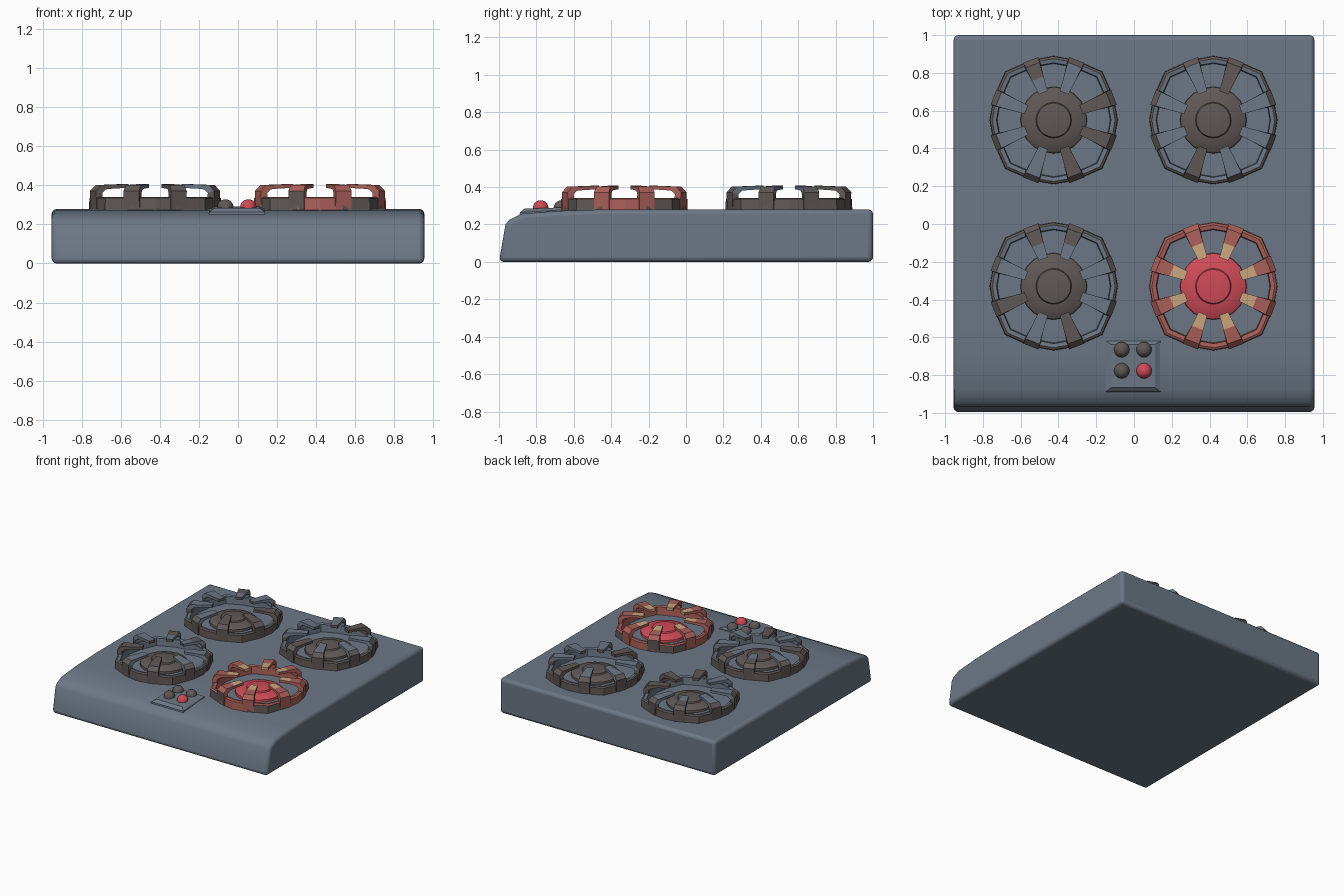
import bpy, bmesh, math

if "Cube" in bpy.data.objects:
    bpy.data.objects.remove(bpy.data.objects["Cube"])

def mat(name, r, g, b):
    m = bpy.data.materials.new(name)
    m.diffuse_color = (r, g, b, 1)
    m.use_nodes = True
    m.node_tree.nodes["Principled BSDF"].inputs["Base Color"].default_value = m.diffuse_color
    return m

SLATE = mat("slate", 0.150, 0.185, 0.235)
BROWN = mat("burnt brown", 0.115, 0.098, 0.092)
DULL = mat("dull red", 0.40, 0.115, 0.10)
RED = mat("hot red", 0.62, 0.07, 0.095)
TAN = mat("hot tan", 0.60, 0.38, 0.21)
MATS = [SLATE, BROWN, DULL, RED, TAN]
S, B, D, R, T = range(5)

def finish(name, bm, mats=MATS, smooth=None, bevel=0, segs=2):
    bmesh.ops.recalc_face_normals(bm, faces=bm.faces)
    me = bpy.data.meshes.new(name)
    bm.to_mesh(me)
    bm.free()
    for m in mats:
        me.materials.append(m)
    ob = bpy.data.objects.new(name, me)
    bpy.context.collection.objects.link(ob)
    if bevel:
        mod = ob.modifiers.new("bevel", 'BEVEL')
        mod.width, mod.segments, mod.limit_method = bevel, segs, 'ANGLE'
        mod.angle_limit = math.radians(40)
    if smooth:
        bpy.ops.object.select_all(action='DESELECT')
        bpy.context.view_layer.objects.active = ob
        ob.select_set(True)
        bpy.ops.object.shade_smooth_by_angle(angle=math.radians(smooth))
    return ob

# Body: side profile extruded across the width
def body():
    prof = [(-1, 0), (-0.965, 0.20), (-0.945, 0.225), (-0.88, 0.257), (-0.70, 0.272),
            (-0.45, 0.28), (1, 0.28), (1, 0)]
    bm = bmesh.new()
    a = [bm.verts.new((-0.955, y, z)) for y, z in prof]
    b = [bm.verts.new((0.955, y, z)) for y, z in prof]
    bm.faces.new(a)
    bm.faces.new(b)
    for i in range(len(prof)):
        j = (i + 1) % len(prof)
        bm.faces.new((a[i], a[j], b[j], b[i]))
    finish("cooktop_body", bm, [SLATE], 40, 0.025, 3)

def lathe(bm, cx, cy, radii, prof, close=False):
    """Spin (radius scale, z) points; radii gives (angle, factor) round the ring."""
    rows = [[bm.verts.new((cx + r * f * math.cos(a), cy + r * f * math.sin(a), z))
             for a, f in radii] for r, z in prof]
    n, faces = len(radii), []
    for k in range(len(prof) - 1):
        for i in range(n):
            j = (i + 1) % n
            faces.append((k, i, bm.faces.new((rows[k][i], rows[k][j], rows[k+1][j], rows[k+1][i]))))
    if close:
        faces.append((len(prof), 0, bm.faces.new(rows[-1])))
    return faces

# Burner ring: thin wall with slightly squared outline
def ring(name, cx, cy, hot):
    shape = [(math.radians(q * 90 + a), f) for q in range(4)
             for a, f in ((0, 1), (20, 1), (45, 1.07), (70, 1))]
    bm = bmesh.new()
    prof = [(0.34, 0.265), (0.337, 0.335), (0.325, 0.342), (0.303, 0.338), (0.298, 0.265)]
    for k, i, f in lathe(bm, cx, cy, shape, prof):
        if hot:
            f.material_index = B if k == 0 and i % 4 in (1, 2) else D
        else:
            f.material_index = B if k < 2 else S
    finish(name, bm)

# Central burner plate with raised cap
def plate(name, cx, cy, hot):
    circle = [(math.tau * i / 20, 1) for i in range(20)]
    bm = bmesh.new()
    prof = [(0.178, 0.265), (0.175, 0.298), (0.165, 0.306), (0.095, 0.318),
            (0.09, 0.328), (0.05, 0.334)]
    lathe(bm, cx, cy, circle, prof, True)
    finish(name, bm, [RED if hot else BROWN], 30)

# Pan supports: leg up from the ring, bent inward to a narrow tip
SECTIONS = [((.337, .27), (.300, .27), .043), ((.341, .372), (.306, .362), .043),
            ((.312, .402), (.285, .380), .040), ((.235, .405), (.235, .385), .033),
            ((.155, .408), (.155, .387), .025)]

def supports(name, cx, cy, hot, brown):
    bm = bmesh.new()
    for k in range(8):
        a = math.radians(90 * (k // 2) + (21, 69)[k % 2])
        c, s = math.cos(a), math.sin(a)
        rows = []
        for (r1, z1), (r2, z2), w in SECTIONS:
            rows.append([bm.verts.new((cx + r * c - t * s, cy + r * s + t * c, z))
                         for r, z, t in ((r1, z1, w), (r1, z1, -w), (r2, z2, -w), (r2, z2, w))])
        for i in range(4):
            for e in range(4):
                f = bm.faces.new((rows[i][e], rows[i][(e+1) % 4], rows[i+1][(e+1) % 4], rows[i+1][e]))
                if hot:
                    col = T if i == 3 and e == 0 else D
                    if i == 0 and e == 0 and k % 3 == 2:
                        col = B
                elif e == 0:
                    col = B if i < 2 or brown[k] == 'b' or (brown[k] == 'h' and i == 2) else S
                else:
                    col = B if i == 0 and e != 2 else (B if brown[k] == 'b' else S)
                f.material_index = col
        bm.faces.new(rows[0])
        tip = bm.faces.new(rows[-1])
        tip.material_index = T if hot else B
    finish(name, bm)

# Button panel: tapered plate sunk into the sloping front
def panel():
    bm = bmesh.new()
    def rect(x, y0, y1, z0, z1):
        return [bm.verts.new(p) for p in ((-x - .005, y0, z0), (x - .005, y0, z0),
                                          (x - .005, y1, z1), (-x - .005, y1, z1))]
    rows = [rect(.146, -.892, -.618, .235, .265), rect(.143, -.888, -.62, .264, .280),
            rect(.115, -.865, -.638, .284, .292)]
    for a, b in zip(rows, rows[1:]):
        for i in range(4):
            j = (i + 1) % 4
            bm.faces.new((a[i], a[j], b[j], b[i]))
    bm.faces.new(rows[-1])
    bm.faces.new(rows[0])
    finish("button_panel", bm, [SLATE])

# Domed buttons
def button(name, x, y, m):
    bm = bmesh.new()
    circle = [(math.tau * i / 16, 1) for i in range(16)]
    prof = [(.041, .275), (.041, .296), (.036, .310), (.025, .322), (.010, .328)]
    lathe(bm, x, y, circle, prof, True)
    finish(name, bm, [m], 50)

body()
burners = [("rear_left", -0.425, 0.55, False, "bshsssbb"),
           ("rear_right", 0.42, 0.55, False, "sbsssbss"),
           ("front_left", -0.425, -0.33, False, "shhsbsbs"),
           ("front_right", 0.42, -0.33, True, "")]
for n, x, y, hot, brown in burners:
    ring(n + "_burner_ring", x, y, hot)
    plate(n + "_burner_plate", x, y, hot)
    supports(n + "_pan_supports", x, y, hot, brown)
panel()
for n, x, y in (("rear_left", -.065, -.665), ("rear_right", .053, -.665),
                ("front_left", -.065, -.777), ("front_right", .053, -.777)):
    button(n + "_button", x, y, RED if n == "front_right" else BROWN)
